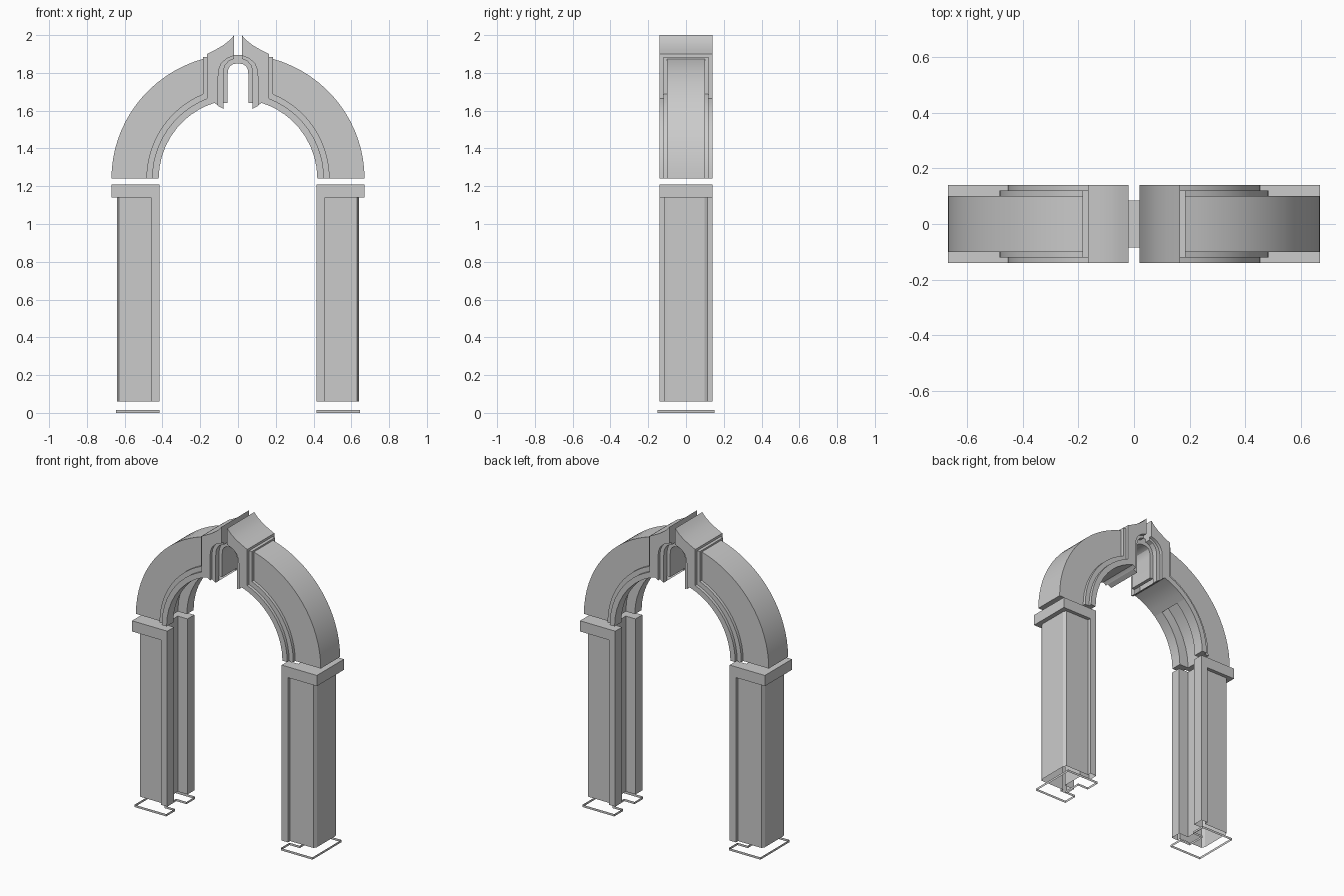
import bpy, bmesh, math

if "Cube" in bpy.data.objects:
    bpy.data.objects.remove(bpy.data.objects["Cube"])

BASE = 1.24          # spring line of the arch
SLOT = 0.07          # half depth of the groove on the inner side


def finish(name, bm):
    """Turn a right-hand bmesh into a mirrored object."""
    bmesh.ops.remove_doubles(bm, verts=bm.verts, dist=1e-5)
    me = bpy.data.meshes.new(name)
    bm.to_mesh(me)
    bm.free()
    ob = bpy.data.objects.new(name, me)
    bpy.context.collection.objects.link(ob)
    mod = ob.modifiers.new("mirror", 'MIRROR')
    mod.use_mirror_merge = False
    return ob


def arc(rx, rz, a0, a1, n):
    return [(rx * math.cos(a0 + (a1 - a0) * i / n),
             BASE + rz * math.sin(a0 + (a1 - a0) * i / n)) for i in range(n + 1)]


def slab(name, chains, d, flip=False):
    """Counter-clockwise xz outline, depth +-d. Each chain's edges get a wall
    reaching from the neighbour's depth n out to d (n=0: full wall)."""
    pts = [p for c, n in chains for p in c]
    ns = [n for c, n in chains for p in c]
    bm = bmesh.new()

    def face(vs):
        if flip:
            vs = vs[::-1]
        bm.faces.new([bm.verts.new(v) for v in vs])

    face([(x, -d, z) for x, z in pts])
    face([(x, d, z) for x, z in pts[::-1]])
    for i, (a, n) in enumerate(zip(pts, ns)):
        b = pts[(i + 1) % len(pts)]
        spans = [(-d, d)] if n == 0 else [(-d, -n), (n, d)] if n < d else []
        for y0, y1 in spans:
            face([(b[0], y0, b[1]), (a[0], y0, a[1]), (a[0], y1, a[1]), (b[0], y1, b[1])])
    return finish(name, bm)


def column(name, half, z0, z1, bottom, top):
    """Extrude a section given by its front half (y<0) between two heights."""
    pts = half + [(x, -y) for x, y in half[::-1]]
    bm = bmesh.new()
    lo = [bm.verts.new((x, y, z0)) for x, y in pts]
    hi = [bm.verts.new((x, y, z1)) for x, y in pts]
    for i in range(len(pts)):
        j = (i + 1) % len(pts)
        bm.faces.new((lo[i], lo[j], hi[j], hi[i]))
    if bottom:
        bm.faces.new(lo[::-1])
    if top:
        bm.faces.new(hi)
    return finish(name, bm)


# Base outline: thin C-shaped strip on the floor
half = [(.49, -.06), (.415, -.06), (.415, -.15), (.645, -.15)]
bm = bmesh.new()
f = bm.faces.new([bm.verts.new((x, y, 0)) for x, y in half + [(x, -y) for x, y in half[::-1]]])
bmesh.ops.inset_region(bm, faces=[f], thickness=.012, use_boundary=True, use_even_offset=True)
bmesh.ops.delete(bm, geom=[f], context='FACES_ONLY')
ext = bmesh.ops.extrude_face_region(bm, geom=bm.faces[:], use_keep_orig=True)
bmesh.ops.translate(bm, vec=(0, 0, .015), verts=[g for g in ext["geom"] if isinstance(g, bmesh.types.BMVert)])
bmesh.ops.recalc_face_normals(bm, faces=bm.faces)
finish("base_strip", bm)

# Pillars with front and back flanges, and their capitals
column("pillar", [(.485, -SLOT), (.415, -SLOT), (.415, -.14), (.46, -.14), (.46, -.117),
                  (.63, -.117), (.64, -.097)], .06, 1.14, False, False)
column("capital", [(.485, -SLOT), (.415, -SLOT), (.415, -.14), (.67, -.14)], 1.14, 1.21, True, True)

# Shared curves of the arch
SPLIT = math.radians(48)                    # where the groove ends
intra_lo = arc(.42, .42, 0, SPLIT, 6)
intra_hi = arc(.42, .42, SPLIT, math.acos(.125 / .42), 4)
ring1 = arc(.455, .455, 0, math.acos(.165 / .455), 12)
ring2 = arc(.485, .485, 0, math.acos(.185 / .485), 12)
outer = arc(.67, .66, 0, math.acos(.185 / .67), 16)
niche1 = [(.02, 1.892), (.06, 1.876), (.088, 1.85), (.101, 1.82), (.105, 1.78), (.105, 1.625)]
niche2 = [(.02, 1.875), (.05, 1.862), (.068, 1.84), (.076, 1.815), (.078, 1.78), (.078, 1.61)]
niche3 = [(0, 1.85), (.025, 1.847), (.043, 1.836), (.052, 1.818), (.055, 1.79), (.055, 1.64)]
parts = []

# Arch body
parts.append(slab("arch_body", [
    ([(.485, BASE)], 0), (outer[:-1], 0), ([outer[-1]], .1), (ring2[:0:-1], .1)], .10))

# Middle moulding, turning up beside the keystone
parts.append(slab("arch_moulding", [
    ([ring1[0]], SLOT), (ring2, .10), ([outer[-1]], 0), ([(.185, 1.885), (.165, 1.885)], 0),
    (ring1[:0:-1], .12)], .12))
parts[-1].data.update()

# Front moulding and half keystone with its flared tip
parts.append(slab("keystone_half", [
    ([intra_lo[0]], SLOT), (ring1, .12), ([(.165, 1.885)], 0),
    ([(.165, 1.90), (.12, 1.922), (.08, 1.945), (.045, 1.972), (.02, 2.0)], 0),
    (niche1[:-1], .12), ([niche1[-1], (.112, 1.632)], 0), (intra_hi[:0:-1], 0),
    (intra_lo[:0:-1], SLOT)], .14))

# Stepped niche frame and the inner U-shaped band joining both halves
parts.append(slab("niche_frame", [
    (niche1[:-1][::-1], .12), ([(.02, 1.892)], 0), (niche2[:-1], .085), ([niche2[-1]], 0),
    ([niche1[-1]], .12)], .12))
parts.append(slab("niche_band", [
    ([(.055, 1.64)], 0), ([(.078, 1.64)], .085), (niche2[:-1][::-1], 0),
    ([(.02, 1.895)], 0), ([(0, 1.895)], .085), (niche3[:-1], 0)], .085))

# Groove lining on the underside of the arch
parts.append(slab("arch_groove", [
    ([intra_lo[0]], SLOT), (arc(.485, .485, 0, SPLIT, 6), 0), (intra_lo[:0:-1], SLOT)], SLOT, flip=True))

# Smooth curves, sharp edges
for ob in parts:
    bpy.ops.object.select_all(action='DESELECT')
    ob.select_set(True)
    bpy.context.view_layer.objects.active = ob
    bpy.ops.object.shade_smooth_by_angle(angle=math.radians(25))
